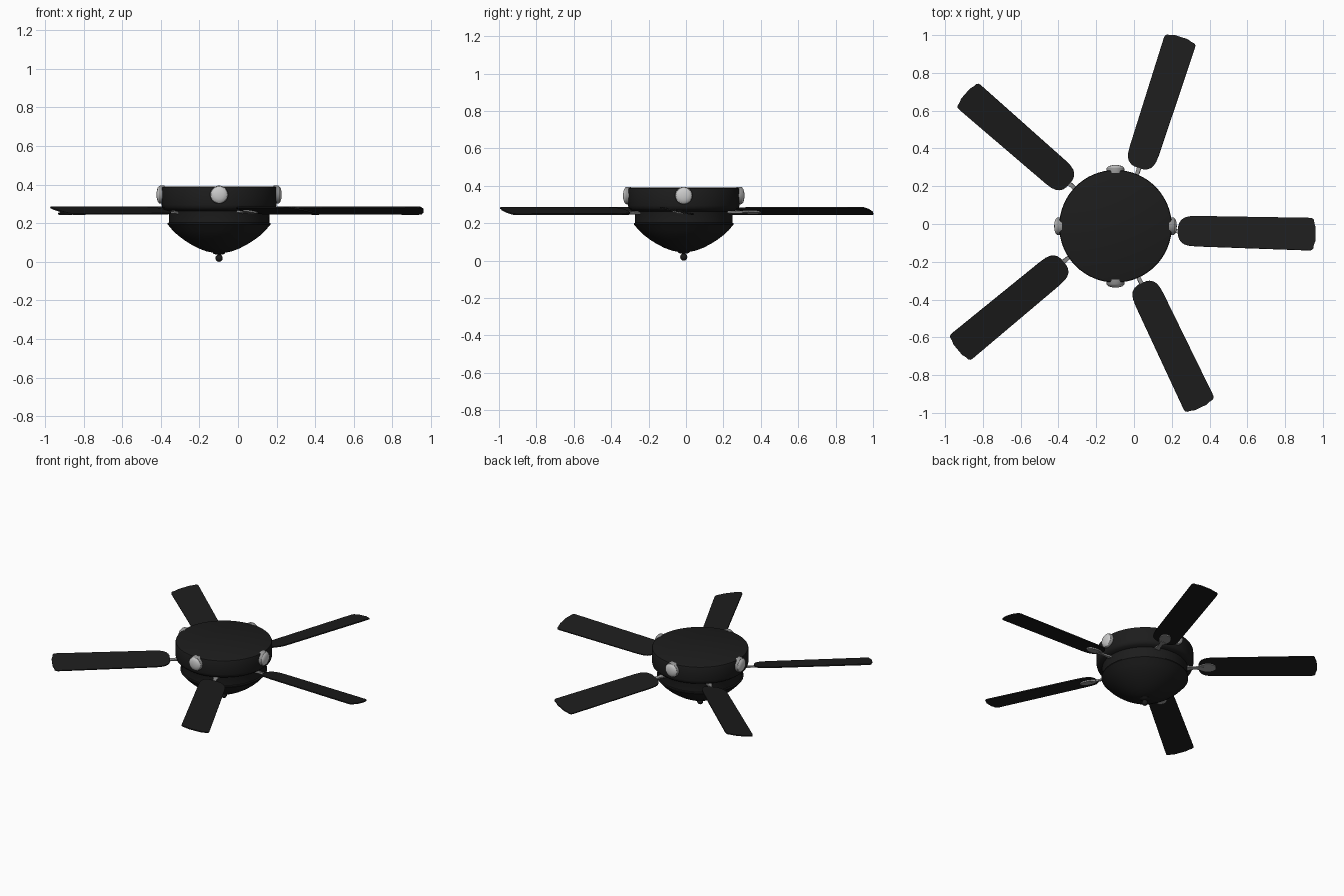
import bpy, bmesh, math
from mathutils import Matrix

if "Cube" in bpy.data.objects:
    bpy.data.objects.remove(bpy.data.objects["Cube"])

CX, CY = -0.098, -0.012          # fan axis


def material(name, c):
    m = bpy.data.materials.new(name)
    m.diffuse_color = (*c, 1)
    m.use_nodes = True
    m.node_tree.nodes["Principled BSDF"].inputs["Base Color"].default_value = m.diffuse_color
    return m


BLACK = material("black", (0.012, 0.012, 0.012))
SILVER = material("silver", (0.62, 0.62, 0.62))
STEEL = material("steel", (0.3, 0.3, 0.3))


def finish(bm, name, mat, matrix, angle=35):
    bmesh.ops.remove_doubles(bm, verts=bm.verts, dist=1e-5)
    bmesh.ops.recalc_face_normals(bm, faces=bm.faces)
    me = bpy.data.meshes.new(name)
    bm.to_mesh(me)
    bm.free()
    me.transform(Matrix.Translation((CX, CY, 0)) @ matrix)
    me.materials.append(mat)
    ob = bpy.data.objects.new(name, me)
    bpy.context.collection.objects.link(ob)
    bpy.ops.object.select_all(action='DESELECT')
    ob.select_set(True)
    bpy.context.view_layer.objects.active = ob
    bpy.ops.object.shade_smooth_by_angle(angle=math.radians(angle))
    return ob


def lathe(name, profile, mat, matrix=Matrix(), steps=64):
    bm = bmesh.new()
    vs = [bm.verts.new((r, 0, z)) for r, z in profile]
    es = [bm.edges.new(p) for p in zip(vs, vs[1:])]
    bmesh.ops.spin(bm, geom=vs + es, cent=(0, 0, 0), axis=(0, 0, 1),
                   angle=2 * math.pi, steps=steps, use_merge=True)
    return finish(bm, name, mat, matrix)


def plate(name, half, z0, z1, mat, matrix):
    """Flat slab from a half outline (u, v) mirrored across the u axis."""
    pts = half + [(u, -v) for u, v in reversed(half)]
    bm = bmesh.new()
    f = bm.faces.new([bm.verts.new((u, v, z0)) for u, v in pts])
    ext = bmesh.ops.extrude_face_region(bm, geom=[f])["geom"]
    for v in ext:
        if isinstance(v, bmesh.types.BMVert):
            v.co.z = z1
    return finish(bm, name, mat, matrix)


# Hub: upper drum and lower motor band
lathe("motor_housing", [(0, .39), (.288, .39), (.295, .387), (.298, .38), (.298, .295),
                        (.294, .28), (.283, .27), (.264, .264), (.261, .25),
                        (.26, .2), (0, .2)], BLACK)
# Bowl with rolled rim
lathe("bowl", [(0, .203), (.26, .203), (.267, .2), (.267, .193), (.26, .186), (.238, .16),
               (.212, .136), (.18, .112), (.145, .09), (.105, .069), (.065, .054),
               (.03, .047), (0, .046)], BLACK)
# Finial: cap, neck and ball
ball = [(.019 * math.sin(t), .019 + .019 * math.cos(t))
        for t in [math.radians(25 + 155 * i / 10) for i in range(11)]]
lathe("finial", [(0, .052), (.03, .05), (.032, .045), (.026, .04), (.01, .037)] + ball,
      BLACK, steps=24)

# Four round medallions on the drum
for i in range(4):
    m = (Matrix.Rotation(i * math.pi / 2, 4, 'Z') @ Matrix.Translation((.29, 0, .348))
         @ Matrix.Rotation(math.pi / 2, 4, 'Y'))
    lathe(f"medallion_rim_{i}", [(0, -.008), (.047, -.008), (.047, .016), (.044, .021),
                                 (.04, .021), (.038, .016), (0, .016)], STEEL, m, 32)
    lathe(f"medallion_face_{i}", [(.043, .015), (.043, .022), (.036, .028), (.024, .032),
                                  (.012, .034), (0, .0345)], SILVER, m, 32)

# Blades with brackets: (angle, sideways offset), unevenly spaced
BLADES = [(-1.5, -.015), (72, -.022), (138.9, -.008), (219.6, -.029), (295.5, -.005)]
blade_half = [(.332, .025), (.338, .045), (.35, .061), (.366, .072), (.39, .079), (.43, .082),
              (1.03, .088), (1.043, .085), (1.05, .076), (1.052, .06), (1.06, .035)]
pad_half = [(.33, .014), (.345, .022), (.36, .03), (.38, .035), (.405, .034),
            (.425, .026), (.437, .012)]
neck_half = [(.235, .022), (.27, .016), (.3, .01), (.33, .011), (.36, .016)]
for i, (deg, off) in enumerate(BLADES):
    base = (Matrix.Rotation(math.radians(deg), 4, 'Z')
            @ Matrix.Translation((0, off, .265)))
    tilt = base @ Matrix.Rotation(math.radians(-12), 4, 'X')
    plate(f"blade_{i}", blade_half, -.003, .004, BLACK, tilt)
    plate(f"bracket_pad_{i}", pad_half, -.011, -.003, STEEL, tilt)
    plate(f"bracket_neck_{i}", neck_half, -.013, -.003, STEEL, tilt)
